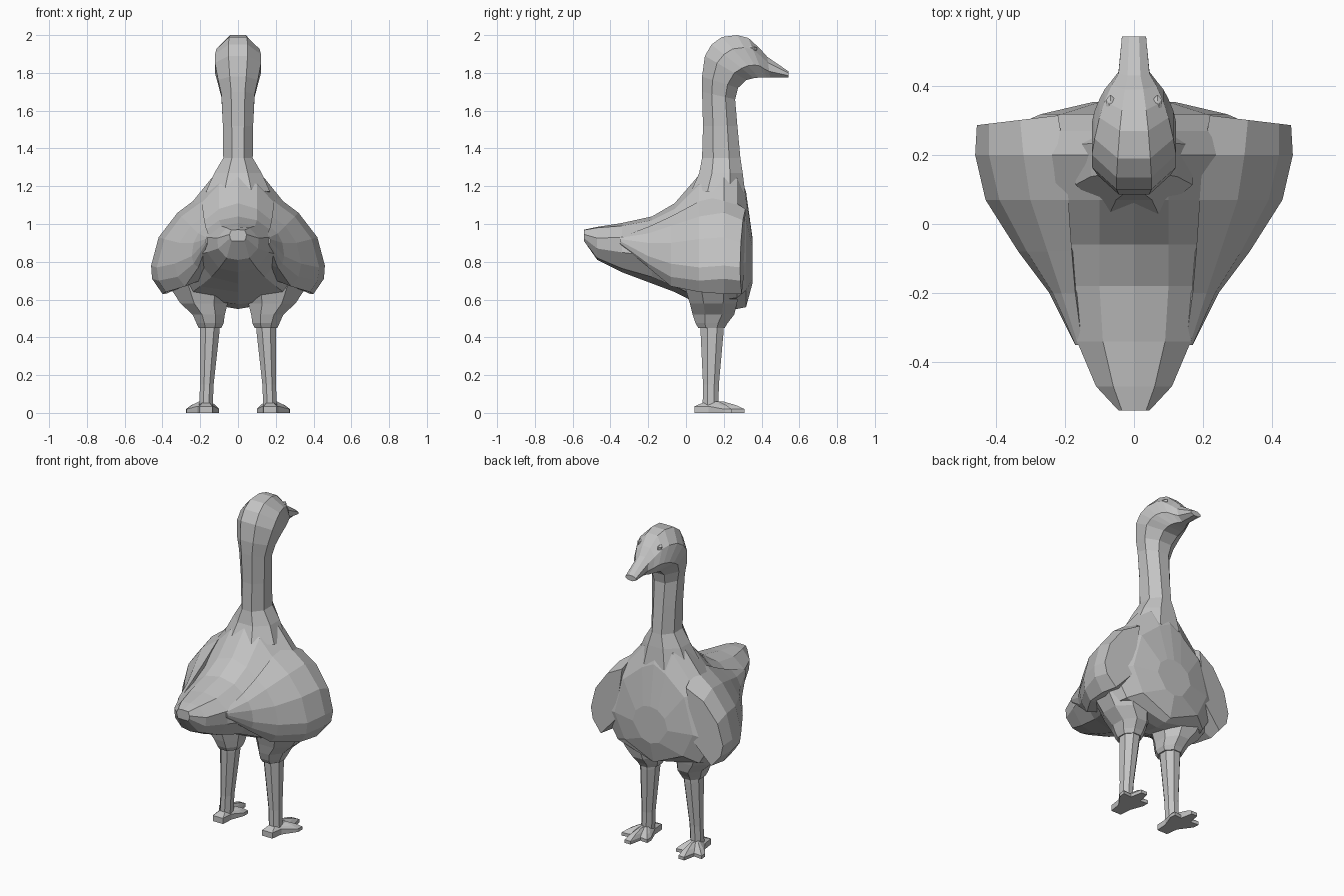
import bpy, bmesh, math
from mathutils import Vector

grey = bpy.data.materials.new("plain grey")
grey.diffuse_color = (0.55, 0.55, 0.55, 1)


def finish(name, bm, mirror):
    bmesh.ops.remove_doubles(bm, verts=bm.verts, dist=0.0005)
    bmesh.ops.recalc_face_normals(bm, faces=bm.faces)
    me = bpy.data.meshes.new(name)
    bm.to_mesh(me)
    bm.free()
    me.materials.append(grey)
    ob = bpy.data.objects.new(name, me)
    bpy.context.collection.objects.link(ob)
    if mirror:
        ob.modifiers.new("Mirror", 'MIRROR').use_axis[0] = True
    return ob


def loft(name, rings, mirror=False):
    """Skin closed rings of equal point count and cap both ends."""
    bm = bmesh.new()
    vs = [[bm.verts.new(p) for p in r] for r in rings]
    n = len(vs[0])
    for a, b in zip(vs, vs[1:]):
        for i in range(n):
            j = (i + 1) % n
            bm.faces.new((a[i], a[j], b[j], b[i]))
    bm.faces.new(vs[0])
    bm.faces.new(vs[-1])
    return finish(name, bm, mirror)


def oval(cx, cy, z, rx, ry, n=8):
    k = 1 / math.cos(math.pi / n)
    angles = [2 * math.pi * (i + 0.5) / n for i in range(n)]
    return [(cx + rx * k * math.cos(a), cy + ry * k * math.sin(a), z) for a in angles]


# Body and tail: sections along y (y, top z, bottom z, half outline x/z)
body = [
    (-.54, .97, .91, (.035, .968), (.045, .945), (.042, .925), (.035, .91)),
    (-.47, .985, .81, (.06, .98), (.11, .925), (.105, .87), (.06, .82)),
    (-.34, 1.005, .745, (.09, .99), (.165, .93), (.165, .85), (.10, .765)),
    (-.18, 1.04, .685, (.10, 1.02), (.21, .94), (.235, .83), (.14, .72)),
    (-.06, 1.11, .64, (.10, 1.08), (.25, .96), (.32, .79), (.20, .67)),
    (.07, 1.26, .575, (.10, 1.21), (.30, 1.0), (.41, .77), (.28, .61)),
    (.20, 1.34, .55, (.11, 1.28), (.32, 1.02), (.44, .76), (.30, .60)),
    (.27, 1.30, .55, (.10, 1.24), (.27, 1.04), (.38, .77), (.28, .61)),
    (.318, 1.17, .56, (.08, 1.13), (.21, 1.02), (.27, .80), (.20, .65)),
    (.353, .92, .69, (.05, .91), (.10, .87), (.12, .80), (.06, .71)),
]
rings = []
for y, top, bot, *half in body:
    right = [(x, y, z) for x, z in half]
    left = [(-x, y, z) for x, z in reversed(half)]
    rings.append([(0, y, top)] + right + [(0, y, bot)] + left)
loft("body", rings)

# Folded wings: plates over the sides, front edge swept back outward
wing = {
    .30: ((.22, 1.08), (.33, 1.02), (.42, .90), (.455, .77), (.44, .70), (.38, .63), (.27, .75)),
    .20: ((.20, 1.15), (.32, 1.06), (.42, .93), (.46, .78), (.455, .71), (.40, .63), (.25, .70)),
    .07: ((.19, 1.12), (.30, 1.04), (.39, .92), (.43, .77), (.42, .70), (.38, .64), (.20, .68)),
    -.08: ((.18, 1.04), (.25, .99), (.31, .90), (.335, .79), (.32, .72), (.28, .67), (.15, .72)),
    -.20: ((.17, .985), (.21, .95), (.235, .90), (.245, .83), (.235, .79), (.21, .77), (.12, .80)),
    -.35: ((.15, .93), (.162, .927), (.170, .92), (.170, .91), (.168, .90), (.162, .895), (.13, .90)),
}
rings = []
for y, pts in wing.items():
    sweep = 0.12 if y == .30 else 0
    rings.append([(x, y - sweep * (x - .34), z) for x, z in pts])
loft("wings", rings, True)

# Neck, head and beak: fanned rings (back y/z, front y/z, half width)
spine = [
    (.03, 1.18, .315, 1.15, .17), (.07, 1.27, .30, 1.27, .125),
    (.085, 1.35, .288, 1.35, .078), (.09, 1.52, .272, 1.52, .08),
    (.085, 1.70, .26, 1.66, .088), (.085, 1.78, .275, 1.72, .105),
    (.10, 1.89, .32, 1.762, .122), (.135, 1.95, .36, 1.772, .122),
    (.19, 1.99, .385, 1.775, .114), (.27, 2.0, .40, 1.776, .10),
    (.33, 1.985, .415, 1.776, .085), (.39, 1.93, .425, 1.776, .065),
    (.43, 1.885, .445, 1.776, .045), (.543, 1.808, .543, 1.776, .035),
]
rings = []
for yb, zb, yf, zf, w in spine:
    back, front = Vector((0, yb, zb)), Vector((0, yf, zf))
    rings.append([(x, *back.lerp(front, 0.5 + t)[1:]) for x, t, _ in oval(0, 0, 0, w, 0.5)])
loft("neck_head_beak", rings)

# Eyes: small flattened lumps under the brow
eye = [oval(.068, .345, 1.925 + dz, r * .5, r, 6) for dz, r in ((-.018, .01), (-.004, .026), (.01, .026), (.018, .01))]
loft("eyes", eye, True)

# Feathered thighs
loft("thighs", [oval(*r) for r in (
    (.19, .14, .68, .18, .15), (.18, .145, .58, .125, .125), (.155, .145, .52, .085, .11),
    (.148, .135, .475, .072, .085), (.148, .135, .45, .06, .07))], True)

# Shins
loft("shins", [oval(*r) for r in (
    (.148, .138, .50, .054, .063), (.15, .138, .43, .052, .061),
    (.165, .132, .15, .036, .042), (.17, .13, .03, .036, .042))], True)

# Webbed feet: three-toed outline, low at the toes, rising to the ankle
outline = [(.135, .045), (.205, .045), (.215, .12), (.272, .20), (.275, .24), (.22, .235),
           (.205, .31), (.165, .31), (.15, .235), (.10, .24), (.10, .20), (.13, .12)]
ankle = (.17, .14)


def foot_ring(scale, z_heel, z_toe):
    ring = []
    for x, y in outline:
        px, py = ankle[0] + (x - ankle[0]) * scale, ankle[1] + (y - ankle[1]) * scale
        ring.append((px, py, z_heel if y < .15 else z_toe))
    return ring


loft("feet", [foot_ring(1, 0, 0), foot_ring(1, .035, .02),
              foot_ring(.75, .045, .04), foot_ring(.35, .06, .06)], True)
